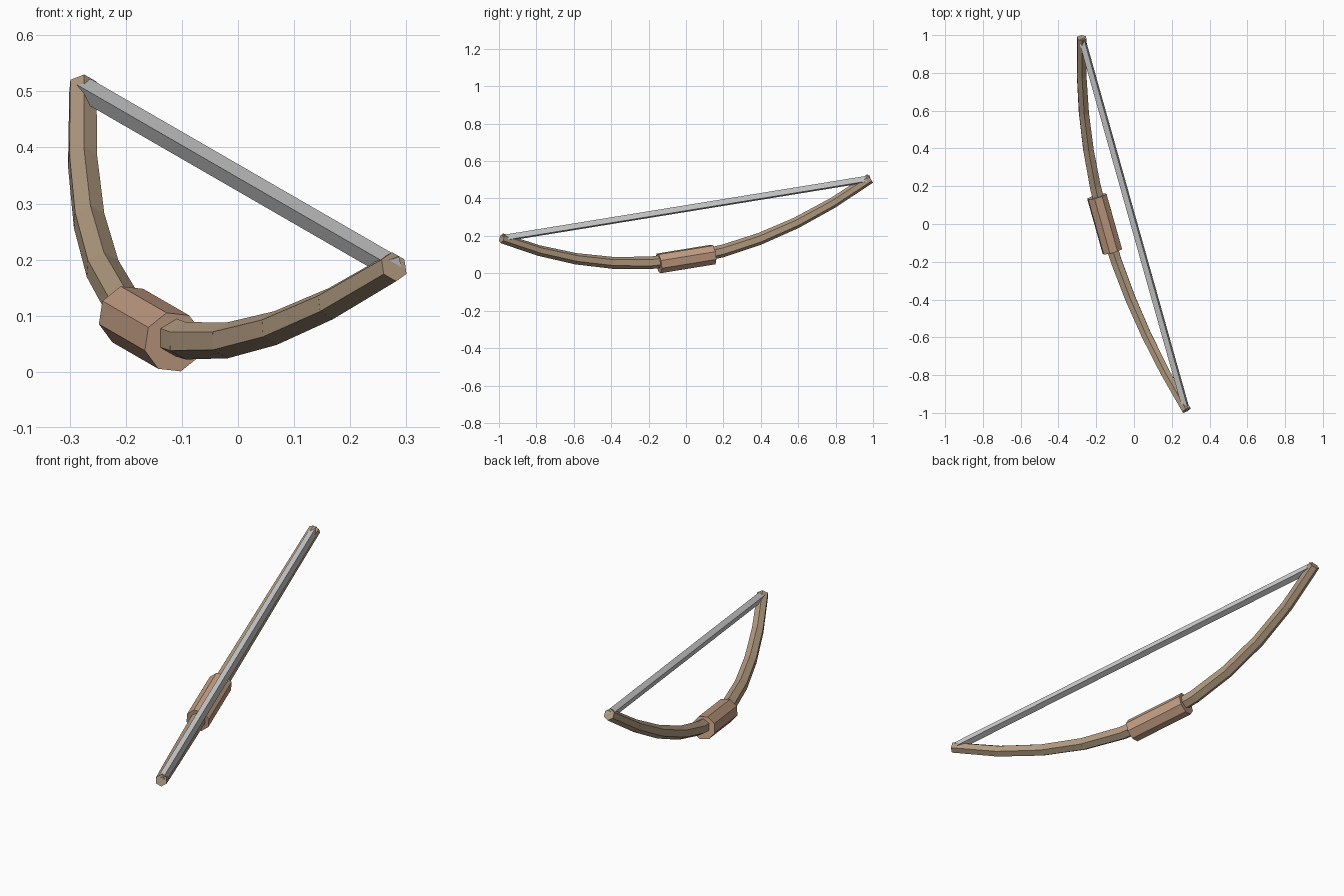
import bpy, bmesh, math
from mathutils import Matrix, Vector

if "Cube" in bpy.data.objects:
    bpy.data.objects.remove(bpy.data.objects["Cube"])

# Bow frame: U runs along the string, W from string to grip, V is the plane normal
a, b = math.radians(18), math.radians(30)
U = Vector((math.sin(a) * math.cos(b), -math.cos(a), -math.sin(a) * math.sin(b)))
W = Vector((-math.sin(b), 0, -math.cos(b)))
V = W.cross(U).normalized()
MID = Vector((0, 0, 0.346))
HALF, DEPTH = 1.033, 0.311


def at(s, d):
    return MID + U * s + W * d


def material(name, col):
    m = bpy.data.materials.new(name)
    m.diffuse_color = (*col, 1)
    m.use_nodes = True
    m.node_tree.nodes["Principled BSDF"].inputs["Base Color"].default_value = m.diffuse_color
    return m


def add_rod(bm, p, q, r0, r1, sides):
    """Tapered prism from p to q with a corner facing the bow plane's normal."""
    z = (q - p).normalized()
    x = V.cross(z)
    rot = Matrix((x, V, z)).transposed().to_4x4()
    bmesh.ops.create_cone(bm, cap_ends=True, segments=sides, radius1=r0, radius2=r1,
                          depth=(q - p).length,
                          matrix=Matrix.Translation((p + q) / 2) @ rot)


def make(name, rods, mat=None):
    bm = bmesh.new()
    for rod in rods:
        add_rod(bm, *rod)
    me = bpy.data.meshes.new(name)
    bm.to_mesh(me)
    bm.free()
    if mat:
        me.materials.append(mat)
    ob = bpy.data.objects.new(name, me)
    bpy.context.collection.objects.link(ob)


wood = material("wood", (0.45, 0.33, 0.22))
leather = material("leather", (0.55, 0.34, 0.23))


# Limbs: five straight tapered segments each along a parabola
def limb(side):
    rods = []
    for i in range(5):
        t0, t1 = i / 5, (i + 1) / 5
        p = at(side * HALF * t0, DEPTH * (1 - t0 * t0))
        q = at(side * HALF * t1, DEPTH * (1 - t1 * t1))
        e = (q - p) * 0.015
        rods.append((p - e, q + e, 0.035 - 0.008 * t0, 0.035 - 0.008 * t1, 6))
    return rods


make("lower_limb", limb(1), wood)
make("upper_limb", limb(-1), wood)

# Grip wrap
make("grip", [(at(-0.153, DEPTH), at(0.153, DEPTH), 0.055, 0.055, 8)], leather)

# String
make("string", [(at(-HALF, 0), at(HALF, 0), 0.021, 0.021, 4)])
